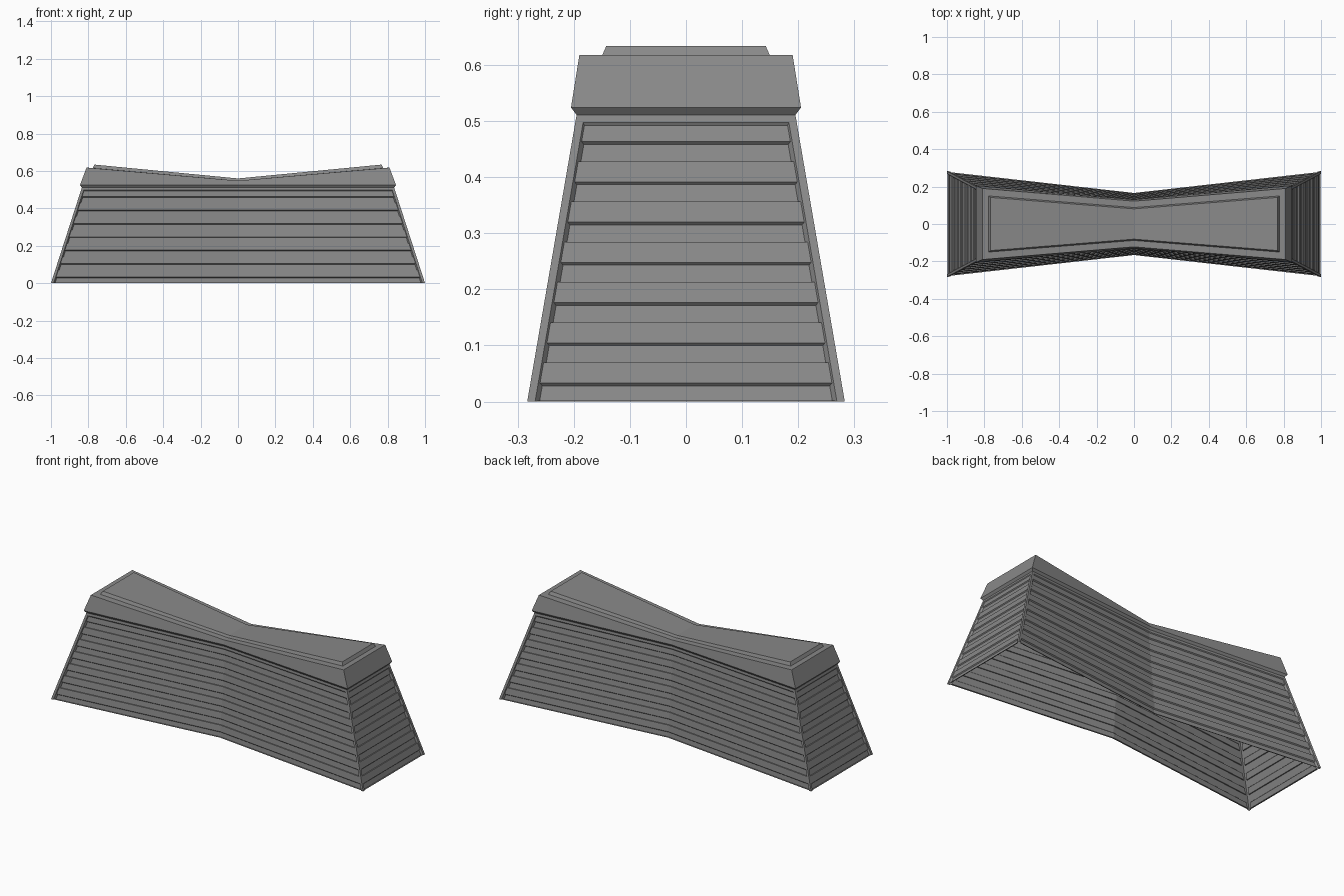
import bpy, bmesh
from mathutils import Vector

if "Cube" in bpy.data.objects:
    bpy.data.objects.remove(bpy.data.objects["Cube"])

grey = bpy.data.materials.new("plain grey")
grey.diffuse_color = (0.25, 0.25, 0.25, 1)
grey.use_nodes = True
grey.node_tree.nodes["Principled BSDF"].inputs["Base Color"].default_value = grey.diffuse_color


def finish(name, bm):
    bmesh.ops.remove_doubles(bm, verts=bm.verts, dist=1e-5)
    me = bpy.data.meshes.new(name)
    bm.to_mesh(me)
    bm.free()
    me.materials.append(grey)
    ob = bpy.data.objects.new(name, me)
    bpy.context.collection.objects.link(ob)


def ring(x, y, ym, z, zm):
    """Bow-tie outline, counterclockwise from the front right corner."""
    return [Vector(p) for p in ((x, -y, z), (x, y, z), (0, ym, zm),
                                (-x, y, z), (-x, -y, z), (0, -ym, zm))]


def wall_ring(z):
    t = z / 0.511
    return ring(1 - 0.165 * t, 0.283 - 0.088 * t, 0.17 - 0.048 * t, z, z)


def loft(bm, rings):
    rows = [[bm.verts.new(p) for p in r] for r in rings]
    for lo, hi in zip(rows, rows[1:]):
        for i in range(6):
            j = (i + 1) % 6
            bm.faces.new((lo[i], lo[j], hi[j], hi[i]))
    return rows[-1]


# board profile: height and depth behind the frame
HIGH, LOW, STEP = 0.004, 0.010, 0.0717
profile = [(0, HIGH), (0.002, HIGH), (0.002, LOW)]
for k in range(7):
    b = k * STEP
    profile += [(0.028 + b, LOW), (0.033 + b, HIGH)]
    if k < 6:
        profile += [(0.0695 + b, HIGH), (0.0695 + b, LOW)]
profile += [(0.492, HIGH), (0.497, 0), (0.511, 0)]


# slatted walls with a flush frame around each one
def wall(name, ids, inward):
    bm = bmesh.new()
    rows = []
    for z, d in profile:
        pts = [wall_ring(z)[i] for i in ids]
        a, b = pts[0], pts[-1]
        da, db = (pts[1] - a).normalized(), (pts[-2] - b).normalized()
        s = 0.014 + 0.008 * d / LOW
        off = Vector(inward) * d
        row = [a, a + da * 0.014, a + da * s + off]
        row += [m + off for m in pts[1:-1]]
        row += [b + db * s + off, b + db * 0.014, b]
        rows.append([bm.verts.new(p) for p in row])
    for lo, hi in zip(rows, rows[1:]):
        for i in range(len(lo) - 1):
            q = (lo[i], lo[i + 1], hi[i + 1], hi[i])
            # skip frame strips where the profile steps straight inward
            if len({tuple(round(c, 5) for c in v.co) for v in q}) > 2:
                bm.faces.new(q)
    finish(name, bm)


wall("right_slatted_wall", (0, 1), (-1, 0, 0))
wall("back_slatted_wall", (1, 2, 3), (0, -1, 0))
wall("left_slatted_wall", (3, 4), (1, 0, 0))
wall("front_slatted_wall", (4, 5, 0), (0, 1, 0))

# flared cap with a raised top panel
bm = bmesh.new()
top = loft(bm, [
    wall_ring(0.511),
    ring(0.845, 0.205, 0.131, 0.524, 0.524),
    ring(0.81, 0.19, 0.122, 0.618, 0.548),
    ring(0.777, 0.15, 0.088, 0.616, 0.548),
    ring(0.767, 0.142, 0.081, 0.634, 0.56)])
bm.faces.new((top[0], top[1], top[2], top[5]))
bm.faces.new((top[2], top[3], top[4], top[5]))
finish("cap_and_top_panel", bm)
